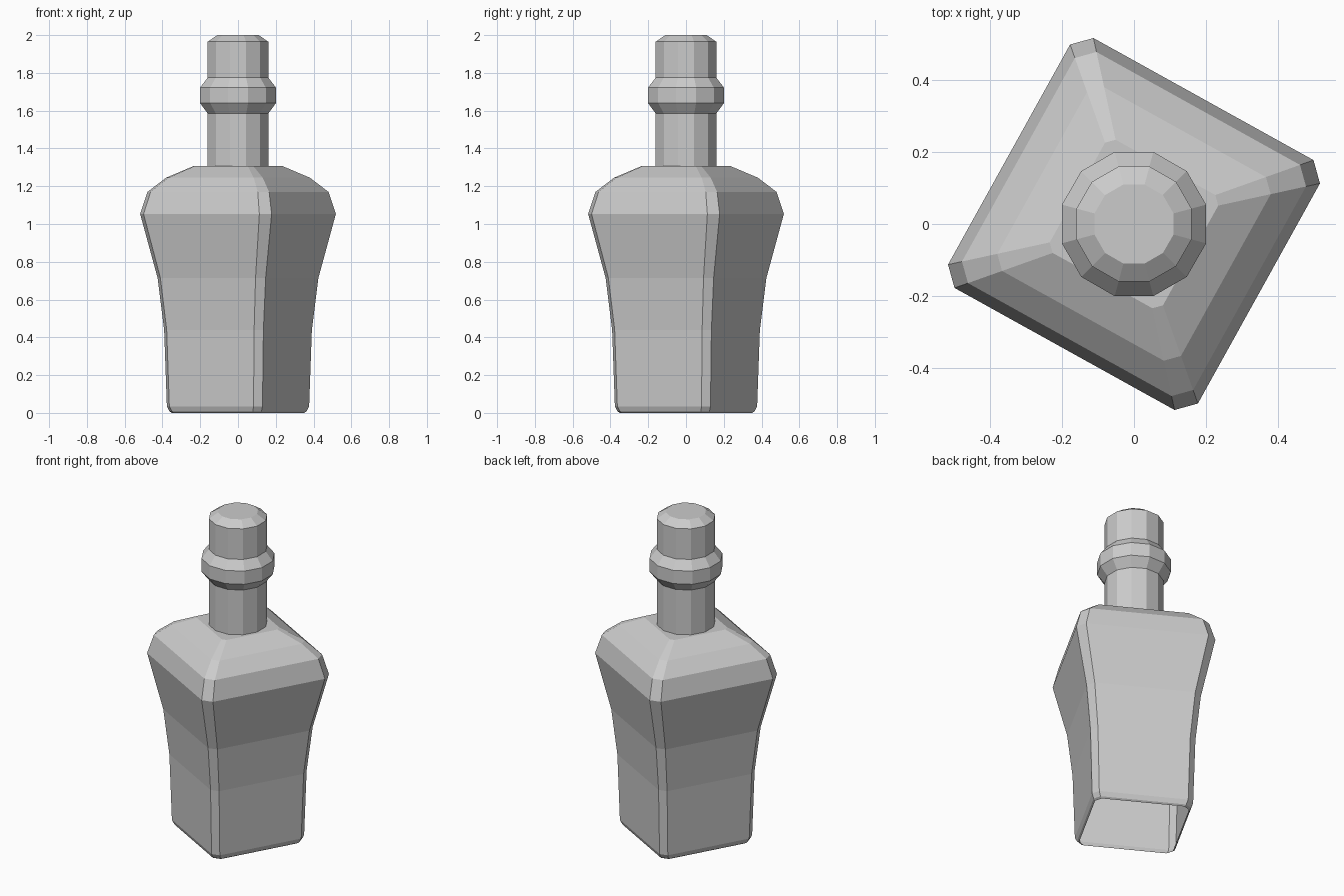
import bpy, bmesh
from math import sin, cos, pi

if "Cube" in bpy.data.objects:
    bpy.data.objects.remove(bpy.data.objects["Cube"])


def add_rings(bm, outline, profile):
    """Stack scaled copies of an outline and skin them; returns the rings."""
    rings = [[bm.verts.new((x * s, y * s, z)) for x, y in outline] for s, z in profile]
    n = len(outline)
    for low, high in zip(rings, rings[1:]):
        for i in range(n):
            j = (i + 1) % n
            bm.faces.new((low[i], low[j], high[j], high[i]))
    return rings


def ring_edges(bm, ring):
    return [bm.edges.get((ring[i - 1], ring[i])) for i in range(len(ring))]


# Twisted square outline with clipped corners, and round 12-sided outline
square = []
x1, y1, x2, y2 = 0.518, 0.113, 0.5, 0.178
for _ in range(4):
    square += [(x1, y1), (x2, y2)]
    x1, y1, x2, y2 = -y1, x1, -y2, x2
circle = [(cos(pi / 12 + k * pi / 6), sin(pi / 12 + k * pi / 6)) for k in range(12)]

bm = bmesh.new()

# Body: open underneath, flared to the shoulder
body = add_rings(bm, square, [
    (0.675, 0.0), (0.7, 0.008), (0.727, 0.035), (0.755, 0.44), (0.822, 0.715),
    (1.0, 1.053), (0.925, 1.17), (0.735, 1.245), (0.453, 1.307)])

# Neck with collar and bevelled, closed top
neck = add_rings(bm, circle, [
    (0.166, 1.307), (0.166, 1.585), (0.208, 1.64), (0.208, 1.722),
    (0.166, 1.775), (0.166, 1.965), (0.114, 2.0)])
bm.faces.new(neck[-1])

# Flat ring joining the shoulder to the neck
bmesh.ops.bridge_loops(bm, edges=ring_edges(bm, body[-1]) + ring_edges(bm, neck[0]))
bmesh.ops.recalc_face_normals(bm, faces=bm.faces)

mesh = bpy.data.meshes.new("bottle")
bm.to_mesh(mesh)
bm.free()
bottle = bpy.data.objects.new("bottle", mesh)
bpy.context.collection.objects.link(bottle)
